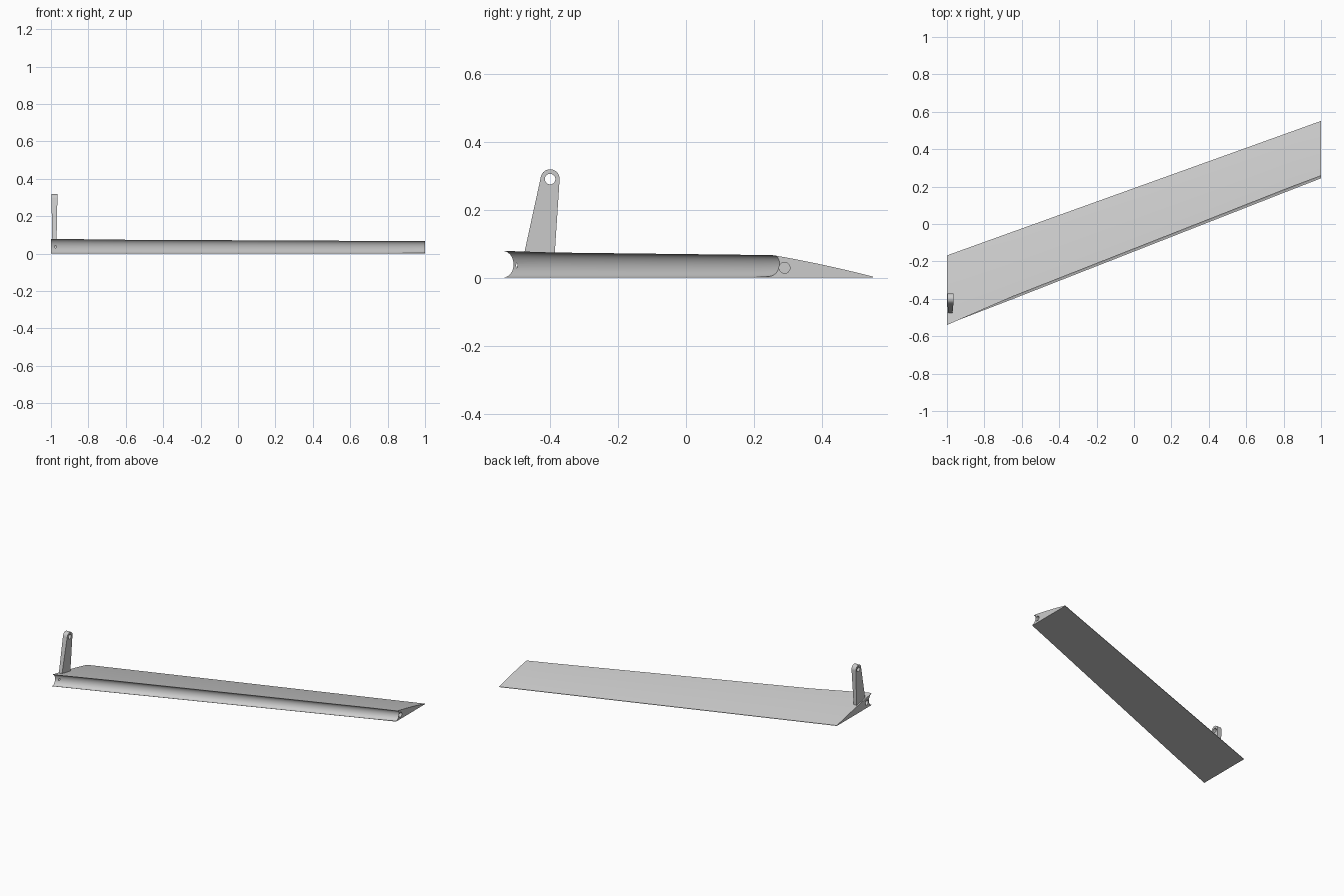
import bpy, bmesh, math
from mathutils import Vector

if "Cube" in bpy.data.objects:
    bpy.data.objects.remove(bpy.data.objects["Cube"])

grey = bpy.data.materials.new("light grey")
grey.diffuse_color = (0.6, 0.6, 0.6, 1)
grey.use_nodes = True
grey.node_tree.nodes["Principled BSDF"].inputs["Base Color"].default_value = grey.diffuse_color


def add_object(name, bm):
    bmesh.ops.recalc_face_normals(bm, faces=bm.faces[:])
    mesh = bpy.data.meshes.new(name)
    bm.to_mesh(mesh)
    bm.free()
    ob = bpy.data.objects.new(name, mesh)
    mesh.materials.append(grey)
    bpy.context.collection.objects.link(ob)
    return ob


def loft(name, rings):
    """Skin matching closed rings and cap both ends."""
    bm = bmesh.new()
    loops = [[bm.verts.new(p) for p in ring] for ring in rings]
    for a, b in zip(loops, loops[1:]):
        for i in range(len(a)):
            j = (i + 1) % len(a)
            bm.faces.new((a[i], a[j], b[j], b[i]))
    bm.faces.new(loops[0])
    bm.faces.new(loops[-1])
    return add_object(name, bm)


def cut_hole(ob, centre, radius, length):
    """Drill a round hole along x."""
    ring = [(radius * math.cos(i * math.tau / 32), radius * math.sin(i * math.tau / 32))
            for i in range(32)]
    x, y, z = centre
    cutter = loft("hole_cutter", [[(x + s * length / 2, y + u, z + v) for u, v in ring]
                                  for s in (-1, 1)])
    mod = ob.modifiers.new("hole", 'BOOLEAN')
    mod.operation, mod.solver, mod.object = 'DIFFERENCE', 'EXACT', cutter
    bpy.context.view_layer.objects.active = ob
    bpy.ops.object.modifier_apply(modifier=mod.name)
    bpy.data.objects.remove(cutter)


def smooth(ob):
    bpy.ops.object.select_all(action='DESELECT')
    ob.select_set(True)
    bpy.context.view_layer.objects.active = ob
    bpy.ops.object.shade_smooth_by_angle(angle=math.radians(30))


def panel_section(x, low_y, top_y, tail_y, low_z, top_z, depth):
    """Wedge section with a hollow round nose and a slightly bowed top."""
    pts = [(x, low_y, 0)]
    for i in range(25):
        t = i / 24
        a = math.pi * t
        pts.append((x, low_y + (top_y - low_y) * t + depth * math.sin(a),
                    (low_z + top_z) / 2 - (top_z - low_z) / 2 * math.cos(a)))
    for i in range(1, 9):
        t = i / 8
        pts.append((x, top_y + (tail_y - top_y) * t,
                    top_z + (0.003 - top_z) * t + 0.012 * t * (1 - t)))
    pts.append((x, tail_y, 0))
    return pts


# Swept tapering panel with a hollow leading edge
panel = loft("panel", [
    panel_section(-1.0, -0.537, -0.540, -0.168, 0.001, 0.079, 0.031),
    panel_section(-0.65, -0.402, -0.388, -0.042, 0.001, 0.074, 0.027),
    panel_section(0.85, 0.186, 0.202, 0.497, 0.001, 0.067, 0.024),
    panel_section(1.0, 0.244, 0.258, 0.551, 0.004, 0.066, 0.024),
])
# Blind pivot holes in both ends
cut_hole(panel, (1.0, 0.29, 0.029), 0.016, 0.10)
cut_hole(panel, (-1.0, -0.484, 0.036), 0.016, 0.055)
smooth(panel)

# Upright control horn with a rounded, pierced tip
outline = [(-0.482, 0.045), (-0.388, 0.045)]
for i in range(21):
    a = math.radians(-5 + i * 180 / 20)
    outline.append((-0.40 + 0.028 * math.cos(a), 0.291 + 0.028 * math.sin(a)))
horn = loft("control_horn", [[(x - 0.02 * (z - 0.075) * s, y, z) for y, z in outline]
                             for x, s in ((-0.993, 1), (-0.97, -1))])
cut_hole(horn, (-0.98, -0.40, 0.29), 0.0155, 0.2)
smooth(horn)
